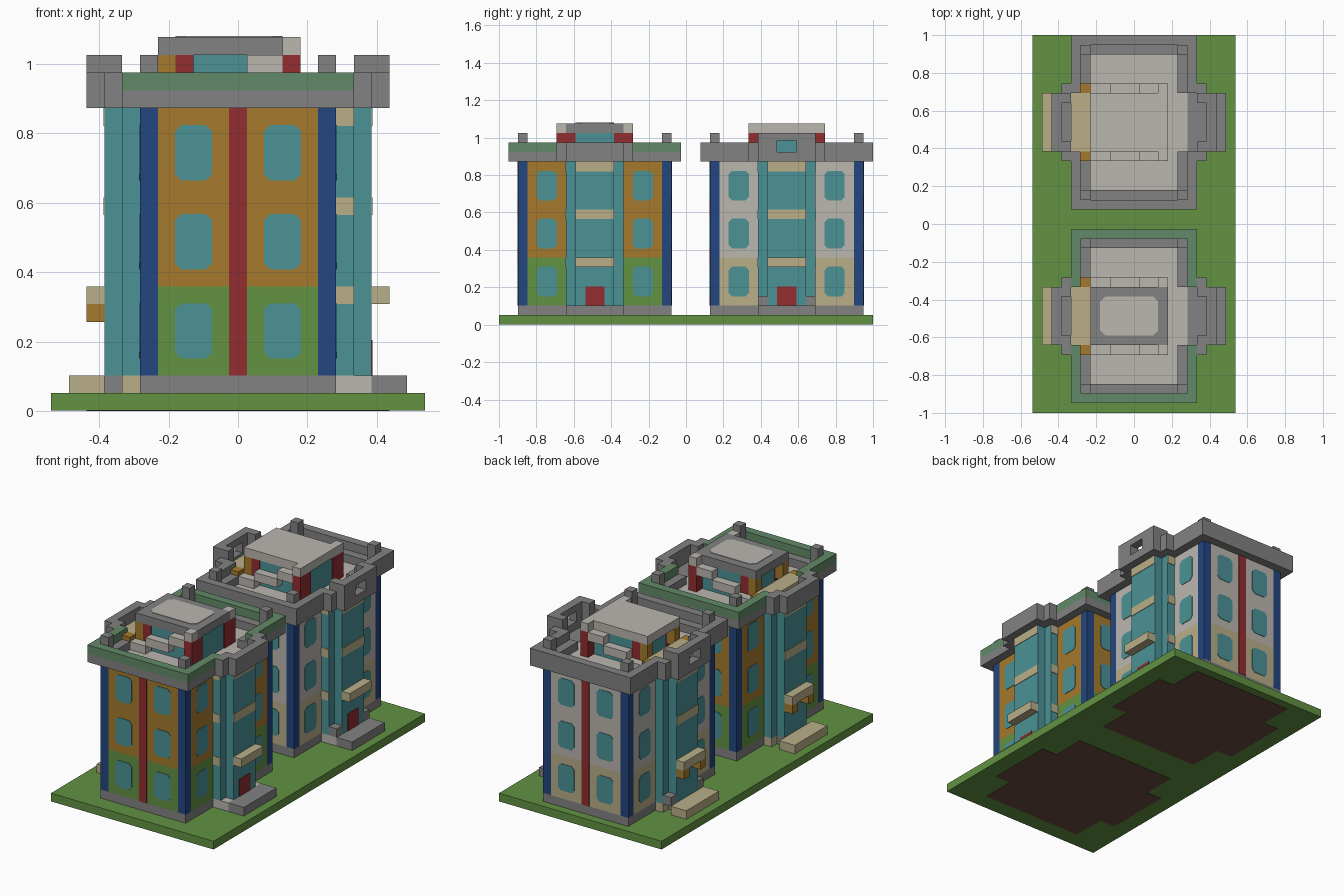
import bpy
import bmesh
from mathutils import Vector

if "Cube" in bpy.data.objects:
    bpy.data.objects.remove(bpy.data.objects["Cube"], do_unlink=True)

V = 2 / 39  # size of one building block


def material(name, rgb):
    linear = [((c / 255 + 0.055) / 1.055) ** 2.4 for c in rgb] + [1]
    m = bpy.data.materials.new(name)
    m.use_nodes = True
    m.diffuse_color = linear
    m.node_tree.nodes["Principled BSDF"].inputs["Base Color"].default_value = linear
    return m


GREEN = material("grass green", (98, 146, 66))
TEAL = material("teal", (75, 146, 150))
ORANGE = material("ochre", (165, 122, 45))
BLUE = material("dark blue", (35, 70, 128))
RED = material("dark red", (146, 45, 48))
GREY = material("stone grey", (130, 130, 130))
PALE = material("pale grey", (187, 183, 176))
TAN = material("sand", (186, 175, 137))
MOSS = material("moss green", (98, 138, 104))
BROWN = material("earth brown", (105, 76, 60))


def finish(name, bm, mat, cy):
    """Scale block units to scene units and link the object."""
    for v in bm.verts:
        v.co = (v.co + Vector((0, cy, 0))) * V
    bmesh.ops.recalc_face_normals(bm, faces=bm.faces)
    mesh = bpy.data.meshes.new(name)
    bm.to_mesh(mesh)
    bm.free()
    mesh.materials.append(mat)
    bpy.context.collection.objects.link(bpy.data.objects.new(name, mesh))


def mirrored(box, mirror):
    """All copies of a box (x0, x1, y0, y1, z0, z1) across the named axes."""
    boxes = [box]
    if "x" in mirror:
        boxes += [(-b[1], -b[0], *b[2:]) for b in boxes]
    if "y" in mirror:
        boxes += [(*b[:2], -b[3], -b[2], *b[4:]) for b in boxes]
    return boxes


def part(name, mat, cy, boxes, mirror=""):
    bm = bmesh.new()
    for box in boxes:
        for x0, x1, y0, y1, z0, z1 in mirrored(box, mirror):
            made = bmesh.ops.create_cube(bm, size=1)
            for v in made["verts"]:
                v.co.x = x1 if v.co.x > 0 else x0
                v.co.y = y1 if v.co.y > 0 else y0
                v.co.z = z1 if v.co.z > 0 else z0
    finish(name, bm, mat, cy)


def rounded(bm, centre, u, v, half_u, half_v, normal, cut=0.35):
    """Thin plate with clipped corners."""
    outline = []
    for su, sv in ((1, 1), (-1, 1), (-1, -1), (1, -1)):
        a = (su * half_u, sv * (half_v - cut))
        b = (su * (half_u - cut), sv * half_v)
        outline += [a, b] if su * sv > 0 else [b, a]
    base = [centre + u * a + v * b for a, b in outline]
    low = [bm.verts.new(p) for p in base]
    high = [bm.verts.new(p + normal * 0.06) for p in base]
    bm.faces.new(low)
    bm.faces.new(high)
    for i in range(8):
        j = (i + 1) % 8
        bm.faces.new((low[i], low[j], high[j], high[i]))


X, Y, Z = Vector((1, 0, 0)), Vector((0, 1, 0)), Vector((0, 0, 1))


def windows(name, cy):
    bm = bmesh.new()
    for s in (-1, 1):
        for t in (-1, 1):
            for z in (4.5, 9.5, 14.5):
                rounded(bm, Vector((t * 2.5, s * 8, z)), X, Z, 1.05, 1.55, Y * s)
                rounded(bm, Vector((s * 5.5, t * 5, z)), Y, Z, 1.05, 1.55, X * s)
    finish(name, bm, TEAL, cy)


def building(tag, cy, lower, upper, mossy):
    def p(name, mat, boxes, mirror=""):
        part(f"{tag}_{name}", mat, cy, boxes, mirror)

    # Plinth and entrance platforms
    p("plinth", GREY, [(-5.5, 5.5, -8, 8, 1, 2), (-7.5, -6.5, -2, 2, 1, 2)])
    p("left_wing_plinth", PALE, [(5.5, 7.5, -3, 3, 1, 2)])
    p("right_wing_plinth", TAN, [(-6.5, -5.5, -3, 3, 1, 2)])
    p("left_platform", GREY, [(7.5, 9.5, -3, 3, 1, 2)])
    p("right_platform", TAN, [(-9.5, -7.5, -3, 3, 1, 2)])

    # Walls, corner columns and centre stripes
    for name, mat, z0, z1 in (("lower_wall", lower, 2, 7), ("upper_wall", upper, 7, 17)):
        p(name, mat, [(-4.5, 4.5, -8, 8, z0, z1), (-5.5, 5.5, -7, 7, z0, z1)])
    p("corner_columns", BLUE, [(4.5, 5.5, 7, 8, 2, 17)], "xy")
    p("centre_stripes", RED, [(-0.5, 0.5, 8, 8.06, 2, 17)], "y")
    windows(f"{tag}_windows", cy)

    # Stepped side wings with bands, door and canopies
    p("wings", TEAL, [(5.5, 6.5, -3, 3, 2, 17), (6.5, 7.5, -2, 2, 2, 17)], "x")
    p("wing_bands", TAN, [(7.5, 7.56, -2, 2, z, z + 1) for z in (11, 16)], "x")
    p("wing_marks", TAN, [(5.5, 6.5, 3, 3.06, z, z + 1) for z in (6, 11, 16)], "y")
    p("door", RED, [(7.5, 7.56, -1, 1, 2, 4)])
    p("canopies", TAN, [(7.5, 8.5, -2, 2, 6, 7)], "x")
    p("canopy_brackets", ORANGE, [(-8.5, -7.5, 1, 2, 5, 6)], "y")

    # Cornice: overhanging outer ring, wing parapets and inner ledge
    ring = [(-6.5, 6.5, 8, 9), (5.5, 6.5, 3, 8)]
    wing = [(6.5, 7.5, 3, 4), (6.5, 8.5, 2, 3), (7.5, 8.5, -2, 2)]
    p("cornice_base", GREY, [(*r, 17, 18) for r in ring + wing], "xy")
    p("cornice_top", MOSS if mossy else GREY, [(*r, 18, 19) for r in ring], "xy")
    p("inner_ledge", GREY, [(-5.5, 5.5, 7, 8, 17, 18), (4.5, 5.5, 3, 7, 17, 18)], "xy")
    p("corner_posts", GREY, [(4.5, 5.5, 7, 8, 18, 20)], "xy")
    p("wing_roofs", GREY, [(5.5, 7.5, -3, 3, 17, 17.1)], "x")
    p("roof_floor", PALE, [(-5.5, 5.5, -7, 7, 17, 17.06)])
    if mossy:
        p("wing_parapets", GREY, [(*r, 18, 19) for r in wing], "xy")
    else:
        # Raised parapet with a square opening, and bollards by the door
        p("wing_parapets", GREY, [
            (6.5, 7.5, 3, 4, 18, 19),
            (6.5, 8.5, 2, 3, 18, 20),
            (7.5, 8.5, 1, 2, 18, 20),
            (7.5, 8.5, -1, 1, 19.2, 20)], "xy")
        p("bollards", GREY, [(6.5, 7.5, 2, 3, 2, 3)], "xy")

    # Rooftop room with red corners, stairs and flat slab
    p("roof_room", TEAL, [(-3.4, 3.4, -2.9, 2.9, 17, 20)])
    p("roof_room_corners", RED, [
        (-3.5, -2.5, 2, 3, 17, 20), (2.5, 3.5, 2, 4, 17, 20)], "y")
    p("roof_stairs", PALE, [
        (-4.5, -2.5, 3, 4, 17, 18), (-2.5, 0.5, 3, 4, 18, 19),
        (0.5, 2.5, 3, 4, 19, 20), (2.5, 3.5, 3, 4, 20, 21)], "y")
    p("roof_slab", GREY if mossy else PALE, [(-4.5, 3.5, -3, 3, 20, 21)])
    p("roof_porch", TAN, [(-6.5, -4.5, -3, 3, 18, 18.5)])
    p("porch_brackets", ORANGE, [
        (-5.5, -4.5, 3, 4, 17, 18.5), (-4.5, -3.5, 2, 3, 18, 20)], "y")
    if mossy:
        bm = bmesh.new()
        rounded(bm, Vector((-0.5, 0, 21)), X, Y, 3, 2, Z, 0.5)
        finish(f"{tag}_slab_panel", bm, PALE, cy)

    # Bare earth under the footprint
    p("earth_patch", BROWN, [
        (-6.5, 6.5, -8, 8, 0, 0.05), (-8.5, 8.5, -4, 4, 0, 0.05)])


# Lawn
part("lawn", GREEN, 0, [(-10.5, 10.5, -19.5, 19.5, 0.04, 1)])

building("front_house", -9.5, GREEN, ORANGE, True)
building("back_house", 10.5, TAN, PALE, False)
